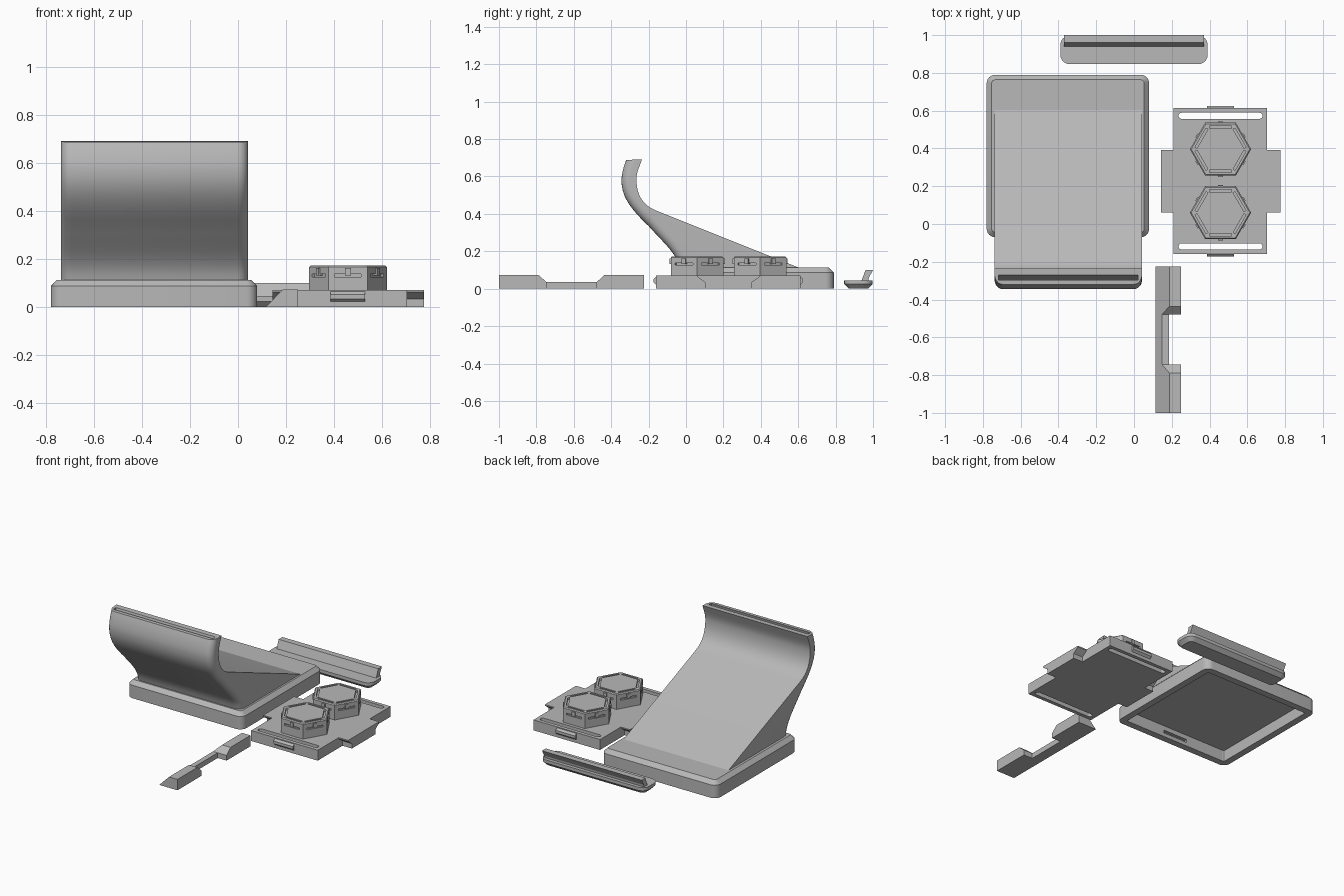
import bpy, bmesh, math
from mathutils import Vector, Matrix
from mathutils.geometry import interpolate_bezier

cube = bpy.data.objects.get("Cube")
if cube:
    bpy.data.objects.remove(cube, do_unlink=True)

GREY = (0.48, 0.48, 0.48, 1.0)
grey = bpy.data.materials.new("plain grey")
grey.use_nodes = True
grey.diffuse_color = GREY
grey.node_tree.nodes["Principled BSDF"].inputs["Base Color"].default_value = GREY


def add_prism(bm, pts, axis, lo, hi):
    """Extrude a 2D outline along an axis."""
    place = {"x": lambda p, t: (t, p[0], p[1]),
             "y": lambda p, t: (p[0], t, p[1]),
             "z": lambda p, t: (p[0], p[1], t)}[axis]
    a = [bm.verts.new(place(p, lo)) for p in pts]
    b = [bm.verts.new(place(p, hi)) for p in pts]
    bm.faces.new(a)
    bm.faces.new(b[::-1])
    for i in range(len(pts)):
        j = (i + 1) % len(pts)
        bm.faces.new((a[i], b[i], b[j], a[j]))
    bmesh.ops.recalc_face_normals(bm, faces=bm.faces)
    return a + b


def add_box(bm, x0, x1, y0, y1, z0, z1):
    return add_prism(bm, [(x0, y0), (x1, y0), (x1, y1), (x0, y1)], "z", z0, z1)


def rounded(x0, x1, y0, y1, r, n=6):
    """Outline of a rectangle with round corners."""
    pts = []
    corners = [(x1 - r, y1 - r), (x0 + r, y1 - r), (x0 + r, y0 + r), (x1 - r, y0 + r)]
    for k, (cx, cy) in enumerate(corners):
        for i in range(n + 1):
            a = math.pi / 2 * (k + i / n)
            pts.append((cx + r * math.cos(a), cy + r * math.sin(a)))
    return pts


def bevel_level(bm, z, width):
    """Chamfer the rim lying at one height."""
    rim = [e for e in bm.edges if all(abs(v.co.z - z) < 1e-5 for v in e.verts)]
    bmesh.ops.bevel(bm, geom=rim, offset=width, segments=1, affect="EDGES")


def finish(name, bm, smooth=False):
    bmesh.ops.recalc_face_normals(bm, faces=bm.faces)
    me = bpy.data.meshes.new(name)
    bm.to_mesh(me)
    bm.free()
    me.materials.append(grey)
    ob = bpy.data.objects.new(name, me)
    bpy.context.collection.objects.link(ob)
    if smooth:
        me.shade_smooth()
        me.set_sharp_from_angle(angle=math.radians(28))
    return ob


def cut(ob, cutter_bm):
    """Subtract a cutter mesh, then drop the cutter."""
    cutter = finish("cutter", cutter_bm)
    cutter.hide_render = True
    mod = ob.modifiers.new("cut", "BOOLEAN")
    mod.operation, mod.solver, mod.object = "DIFFERENCE", "EXACT", cutter
    deps = bpy.context.evaluated_depsgraph_get()
    me = bpy.data.meshes.new_from_object(ob.evaluated_get(deps))
    ob.modifiers.clear()
    ob.data = me
    bpy.data.objects.remove(cutter, do_unlink=True)


# Base: rounded block, chamfered rim, hollow underside with a clip slot
bm = bmesh.new()
add_prism(bm, rounded(-0.78, 0.08, -0.07, 0.79, 0.045), "z", 0, 0.113)
bevel_level(bm, 0.113, 0.026)
base = finish("base", bm, True)
bm = bmesh.new()
add_prism(bm, rounded(-0.735, 0.035, -0.025, 0.745, 0.01, 2), "z", -0.1, 0.075)
cut(base, bm)
bm = bmesh.new()
add_box(bm, -0.44, -0.26, -0.045, 0.0, 0.025, 0.045)
cut(base, bm)

# Neck: S-shaped profile extruded across, front corners rounded


def chain(*segments):
    pts = []
    for seg in segments:
        p, h1, h2, q = (Vector((*c, 0)) for c in seg)
        pts += [(v.x, v.y) for v in interpolate_bezier(p, h1, h2, q, 10)][bool(pts):]
    return pts


front = chain([(-0.035, 0.112), (-0.05, 0.19), (-0.12, 0.245), (-0.20, 0.335)],
              [(-0.20, 0.335), (-0.29, 0.42), (-0.345, 0.49), (-0.345, 0.575)],
              [(-0.345, 0.575), (-0.345, 0.61), (-0.335, 0.65), (-0.32, 0.688)])
back = chain([(-0.235, 0.692), (-0.25, 0.65), (-0.265, 0.62), (-0.265, 0.585)],
             [(-0.265, 0.585), (-0.265, 0.53), (-0.25, 0.455), (-0.165, 0.42)])
bm = bmesh.new()
verts = add_prism(bm, front + back + [(0.605, 0.112)], "x", -0.738, 0.042)
half, nf = len(verts) // 2, len(front)
front_sets = [set(verts[:nf]), set(verts[half:half + nf])]
edges = [e for e in bm.edges if any(set(e.verts) <= s for s in front_sets)]
bmesh.ops.bevel(bm, geom=edges, offset=0.045, segments=5, profile=0.5, affect="EDGES")
neck = finish("neck", bm, True)
bm = bmesh.new()
add_prism(bm, [(-0.288, 0.72), (-0.262, 0.72), (-0.296, 0.6), (-0.322, 0.6)], "x", -0.718, 0.022)
cut(neck, bm)

# Tray: plate with two long through slots
TX, TY = 0.458, 0.227
bm = bmesh.new()
add_box(bm, 0.21, 0.705, -0.16, 0.613, 0, 0.07)
tray = finish("tray", bm)
bm = bmesh.new()
for s in (-1, 1):
    y = TY + s * 0.346
    add_prism(bm, rounded(0.236, 0.68, y - 0.016, y + 0.016, 0.015, 4), "z", -0.1, 0.2)
cut(tray, bm)

# Tray wings (dovetail section) and end clips
wing = [(-0.125, 0), (0.125, 0), (0.125, 0.033), (0.165, 0.062),
        (0.165, 0.07), (-0.165, 0.07), (-0.165, 0.062), (-0.125, 0.033)]
for side, x0, x1 in (("right", 0.143, 0.21), ("left", 0.705, 0.775)):
    bm = bmesh.new()
    add_prism(bm, [(TY + y, z) for y, z in wing], "x", x0, x1)
    finish(side + "_tray_wing", bm)
clip = [(0, 0.022), (0.013, 0.034), (0.013, 0.052), (0, 0.064)]
for side, y, s in (("front", -0.16, -1), ("back", 0.613, 1)):
    bm = bmesh.new()
    add_prism(bm, [(y + s * a, z) for a, z in clip], "x", TX - 0.072, TX + 0.072)
    finish(side + "_tray_clip", bm)

# Hexagonal cups: slots along the top edges and on every side, with small nubs
HY = {"front": 0.06, "back": 0.396}
R, TOP = 0.162, 0.173
AP = R * math.cos(math.pi / 6)
for side, cy in HY.items():
    bm = bmesh.new()
    hexagon = [(TX + R * math.cos(k * math.pi / 3), cy + R * math.sin(k * math.pi / 3))
               for k in range(6)]
    add_prism(bm, hexagon, "z", 0.068, TOP)
    bevel_level(bm, TOP, 0.006)
    cup = finish(side + "_hex_cup", bm)
    slots, nubs = bmesh.new(), bmesh.new()
    for k in range(6):
        spin = (Matrix.Translation((TX, cy, 0))
                @ Matrix.Rotation(math.radians(30 + 60 * k), 4, "Z"))
        for target, dims in ((slots, (AP - 0.03, AP - 0.018, -0.058, 0.058, 0.158, 0.2)),
                             (slots, (AP - 0.012, AP + 0.02, -0.055, 0.055, 0.126, 0.138)),
                             (nubs, (AP - 0.012, AP + 0.007, -0.012, 0.012, 0.132, 0.162))):
            bmesh.ops.transform(target, matrix=spin, verts=add_box(target, *dims))
    cut(cup, slots)
    finish(side + "_hex_nubs", nubs)

# Notched bar: sloped section with a dovetail gap in the middle
bm = bmesh.new()
add_prism(bm, [(0.115, 0), (0.25, 0), (0.25, 0.073), (0.187, 0.073)], "y", -1.0, -0.225)
bar = finish("notched_bar", bm)
bm = bmesh.new()
add_prism(bm, [(-0.80, 0.083), (-0.745, 0.035), (-0.478, 0.035), (-0.425, 0.083)], "x", 0, 0.4)
cut(bar, bm)
bm = bmesh.new()
add_box(bm, 0.184, 0.4, -0.745, -0.478, -0.1, 0.05)
cut(bar, bm)

# Cap strip: rounded flange with chamfered underside and a leaning fin
bm = bmesh.new()
add_prism(bm, rounded(-0.39, 0.39, 0.846, 0.998, 0.05), "z", 0, 0.045)
bevel_level(bm, 0, 0.024)
finish("cap_flange", bm, True)
bm = bmesh.new()
add_prism(bm, [(0.938, 0.042), (0.975, 0.042), (0.978, 0.06), (1.0, 0.1), (0.96, 0.1)],
          "x", -0.37, 0.37)
finish("cap_fin", bm)
